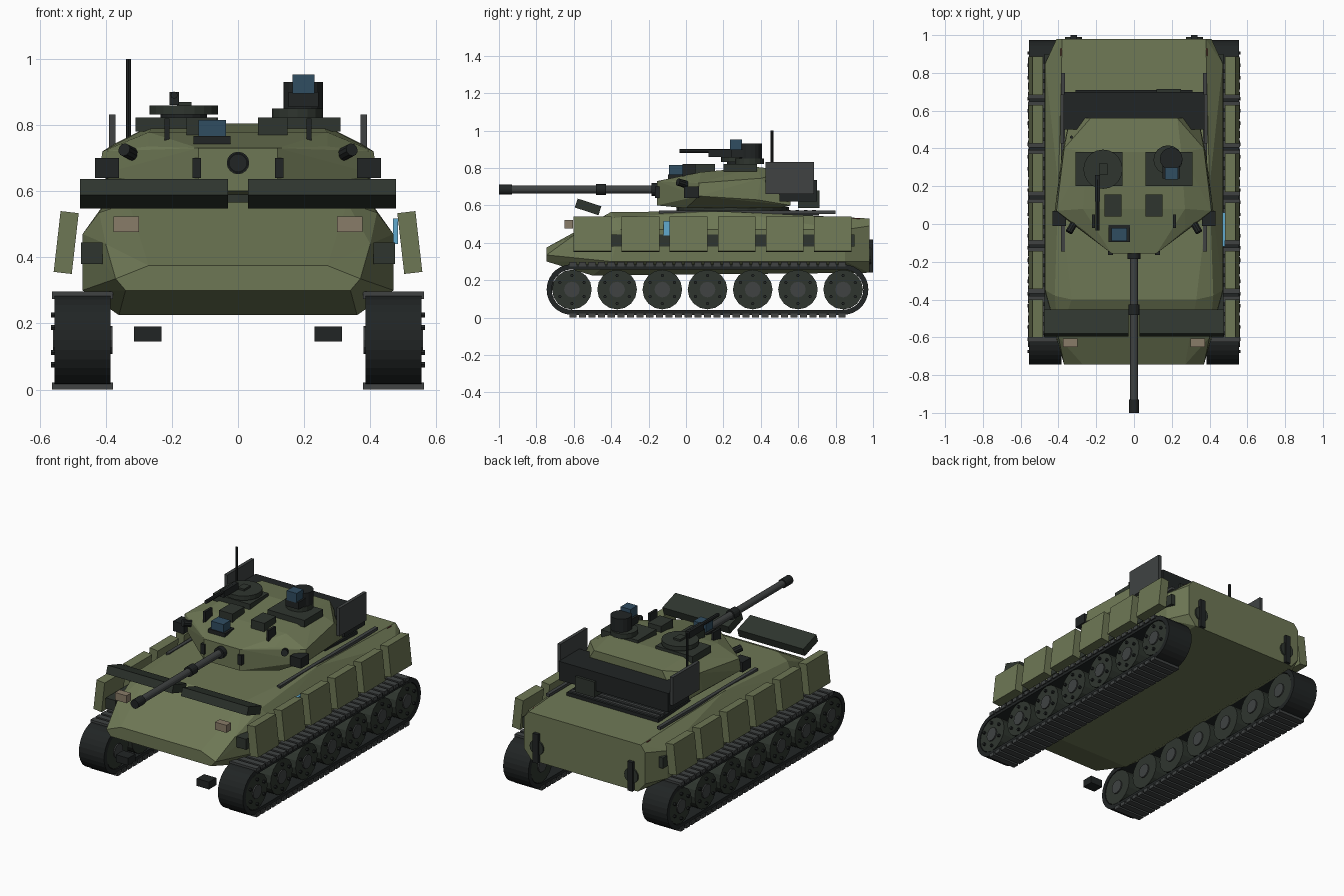
import bpy, bmesh
from math import pi, sin, cos, radians
from mathutils import Matrix, Vector

if "Cube" in bpy.data.objects:
    bpy.data.objects.remove(bpy.data.objects["Cube"])


def material(name, r, g, b):
    m = bpy.data.materials.new(name)
    m.diffuse_color = (r, g, b, 1)
    m.use_nodes = True
    m.node_tree.nodes["Principled BSDF"].inputs["Base Color"].default_value = m.diffuse_color
    return m


OLIVE = material("olive", 0.155, 0.185, 0.09)
DARK = material("dark_green", 0.028, 0.036, 0.028)
BLACK = material("dark_metal", 0.015, 0.018, 0.018)
STEEL = material("steel", 0.05, 0.055, 0.055)
GLASS = material("glass", 0.03, 0.075, 0.12)
BLUE = material("blue", 0.12, 0.4, 0.62)
LAMP = material("lamp", 0.25, 0.2, 0.14)
RED = material("red", 0.12, 0.02, 0.02)


def finish(name, bm, mat):
    bmesh.ops.recalc_face_normals(bm, faces=bm.faces)
    me = bpy.data.meshes.new(name)
    bm.to_mesh(me)
    bm.free()
    me.materials.append(mat)
    ob = bpy.data.objects.new(name, me)
    bpy.context.collection.objects.link(ob)
    return ob


def box(name, x, y, z, mat, tilt=None):
    """Box from (min, max) ranges, optionally tilted by (degrees, axis) about its centre."""
    bm = bmesh.new()
    c = Vector([sum(r) / 2 for r in (x, y, z)])
    size = [abs(r[1] - r[0]) for r in (x, y, z)]
    rot = Matrix.Rotation(radians(tilt[0]), 4, tilt[1]) if tilt else Matrix()
    bmesh.ops.create_cube(bm, size=1, matrix=Matrix.Translation(c) @ rot @ Matrix.Diagonal((*size, 1)))
    return finish(name, bm, mat)


def cyl(name, c, r, length, axis, mat, sides=16):
    bm = bmesh.new()
    rot = {"X": Matrix.Rotation(pi / 2, 4, "Y"), "Y": Matrix.Rotation(pi / 2, 4, "X"), "Z": Matrix()}[axis]
    bmesh.ops.create_cone(bm, cap_ends=True, segments=sides, radius1=r, radius2=r, depth=length,
                          matrix=Matrix.Translation(c) @ rot)
    return finish(name, bm, mat)


def faceted(name, half, mat):
    """Convex armour body from the points of its right half."""
    bm = bmesh.new()
    for x, y, z in half:
        bm.verts.new((x, y, z))
        bm.verts.new((-x, y, z))
    res = bmesh.ops.convex_hull(bm, input=bm.verts)
    loose = {g for g in res["geom_interior"] + res["geom_unused"] if isinstance(g, bmesh.types.BMVert)}
    bmesh.ops.delete(bm, geom=list(loose), context="VERTS")
    return finish(name, bm, mat)


# hull and turret bodies
faceted("hull", [(.27, -.745, .375), (.37, -.745, .335), (.34, -.745, .30), (.40, -.60, .44),
                 (.33, -.40, .565), (.42, -.38, .535), (.47, -.35, .47), (.47, -.40, .30),
                 (.36, -.50, .225), (.40, .20, .568), (.47, .85, .47), (.47, .85, .30),
                 (.38, .98, .53), (.41, .98, .49), (.41, .98, .30), (.36, .98, .24)], OLIVE)
faceted("turret", [(.12, -.155, .60), (.12, -.155, .73), (.27, -.03, .735), (.42, .07, .65),
                   (.41, .07, .72), (.38, .38, .63), (.37, .40, .745), (.27, .08, .778),
                   (.25, .38, .805), (.23, .56, .785), (.34, .56, .60), (.28, 0, .585),
                   (.30, .50, .585)], OLIVE)
cyl("turret_ring", (0, .25, .572), .30, .04, "Z", DARK, 24)

# gun
cyl("gun_barrel", (0, -.55, .685), .021, .84, "Y", STEEL)
cyl("gun_muzzle", (0, -.965, .685), .027, .07, "Y", BLACK)
cyl("gun_sleeve", (0, -.455, .685), .03, .055, "Y", BLACK)
cyl("gun_collar", (0, -.16, .685), .034, .05, "Y", BLACK)


def track_band(name, s):
    """Stadium-shaped belt ring around the wheels."""
    bm = bmesh.new()
    n = 14
    rings = []
    for x, r in ((.385, .135), (.555, .135), (.555, .108), (.385, .108)):
        ring = []
        for cy, a0 in ((.84, -pi / 2), (-.61, pi / 2)):
            for i in range(n + 1):
                a = a0 + pi * i / n
                ring.append(bm.verts.new((s * x, cy + r * cos(a), .15 + r * sin(a))))
        rings.append(ring)
    for k in range(4):
        a, b = rings[k], rings[(k + 1) % 4]
        for i in range(len(a)):
            j = (i + 1) % len(a)
            bm.faces.new((a[i], a[j], b[j], b[i]))
    return finish(name, bm, BLACK)


for side, s in (("right", 1), ("left", -1)):
    def sx(a, b):
        return (s * a, s * b)

    # running gear
    track_band(f"track_band_{side}", s)
    for i in range(29):
        y = -.605 + i * .0514
        for lvl, z in (("top", (.274, .297)), ("bottom", (0, .022))):
            box(f"track_link_{lvl}_{side}", sx(.378, .562), (y - .019, y + .019), z, STEEL)
    for i in range(7):
        y = -.61 + i * .2417
        cyl(f"road_wheel_{side}", (s * .47, y, .15), .106, .165, "X", DARK)
        cyl(f"wheel_hub_{side}", (s * .47, y, .15), .042, .18, "X", STEEL, 12)
        for k in range(6):
            a = k * pi / 3 + pi / 6
            cyl(f"wheel_bolt_{side}", (s * .555, y + .075 * cos(a), .15 + .075 * sin(a)),
                .009, .02, "X", BLACK, 6)

    # side skirts and their rail
    box(f"skirt_rail_{side}", sx(.41, .475), (-.60, .90), (.38, .445), DARK)
    for i in range(6):
        y = -.50 + i * .257
        box(f"skirt_panel_{side}", sx(.492, .547), (y - .101, y + .101), (.352, .537), OLIVE, (-6.5 * s, "Y"))

    # front and rear fittings
    box(f"front_stowage_{side}", sx(.03, .477), (-.59, -.457), (.567, .617), DARK, (-18, "X"))
    box(f"headlight_{side}", sx(.30, .377), (-.65, -.605), (.477, .523), LAMP)
    box(f"tow_block_{side}", sx(.232, .315), (-.73, -.66), (.145, .19), BLACK)
    box(f"tail_light_{side}", sx(.322, .388), (.89, .93), (.50, .532), RED)
    cyl(f"rear_disc_{side}", (s * .32, .982, .33), .046, .014, "Y", DARK)
    box(f"rear_bar_{side}", sx(.303, .337), (.975, 1.0), (.24, .418), BLACK)
    box(f"deck_rod_{side}", sx(.365, .387), (-.145, .80), (.555, .572), STEEL)

    # turret side fittings
    box(f"bustle_plate_{side}", sx(.37, .39), (.425, .685), (.66, .832), STEEL)
    box(f"launcher_block_{side}", sx(.36, .432), (-.01, .07), (.64, .70), BLACK)
    tube = cyl(f"smoke_tube_{side}", (0, 0, 0), .02, .08, "Y", BLACK, 10)
    tube.location = (s * .325, -.01, .715)
    tube.rotation_euler = (radians(-15), 0, radians(30 * s))
    box(f"mantlet_bar_{side}", sx(.112, .138), (-.165, -.14), (.64, .70), BLACK)
    box(f"roof_bar_{side}", sx(.207, .222), (-.02, .05), (.745, .82), BLACK)
    box(f"hatch_base_{side}", sx(.06, .31), (.20, .38), (.78, .822), DARK)

# roof fittings
box("roof_box_left", (-.155, -.065), (.04, .155), (.77, .822), DARK)
box("roof_box_right", (.06, .15), (.04, .155), (.77, .822), DARK)
cyl("commander_hatch", (-.164, .29, .845), .104, .027, "Z", DARK, 20)
cyl("hatch_post", (-.164, .29, .825), .07, .03, "Z", BLACK)
box("hatch_handle", (-.185, -.14), (.26, .32), (.855, .87), DARK)
cyl("machine_gun", (-.193, .10, .89), .011, .27, "Y", BLACK, 8)
box("machine_gun_body", (-.207, -.179), (.12, .26), (.86, .90), BLACK)
cyl("sight_base", (.18, .34, .835), .077, .03, "Z", DARK)
cyl("sight_drum", (.197, .345, .89), .06, .08, "Z", BLACK)
box("sight_housing", (.152, .243), (.24, .32), (.855, .90), BLACK)
box("sight_glass", (.165, .232), (.235, .30), (.895, .953), GLASS)
box("gunner_sight_base", (-.135, -.022), (-.095, -.005), (.742, .766), BLACK)
box("gunner_sight_glass", (-.12, -.036), (-.09, -.02), (.766, .815), GLASS)
cyl("antenna", (-.331, .46, .875), .008, .25, "Z", BLACK, 8)

# rear bustle, engine grille and side window strip
box("bustle_rack", (-.37, .37), (.50, .70), (.62, .735), BLACK)
box("bustle_box", (.12, .25), (.60, .715), (.585, .68), DARK)
box("engine_grille", (-.31, .31), (.40, .71), (.545, .566), BLACK)
for i in range(6):
    y = .46 + i * .045
    box("grille_slat", (-.30, .30), (y - .01, y + .01), (.56, .575), STEEL)
box("blue_strip", (.468, .483), (-.12, .06), (.44, .517), BLUE)
